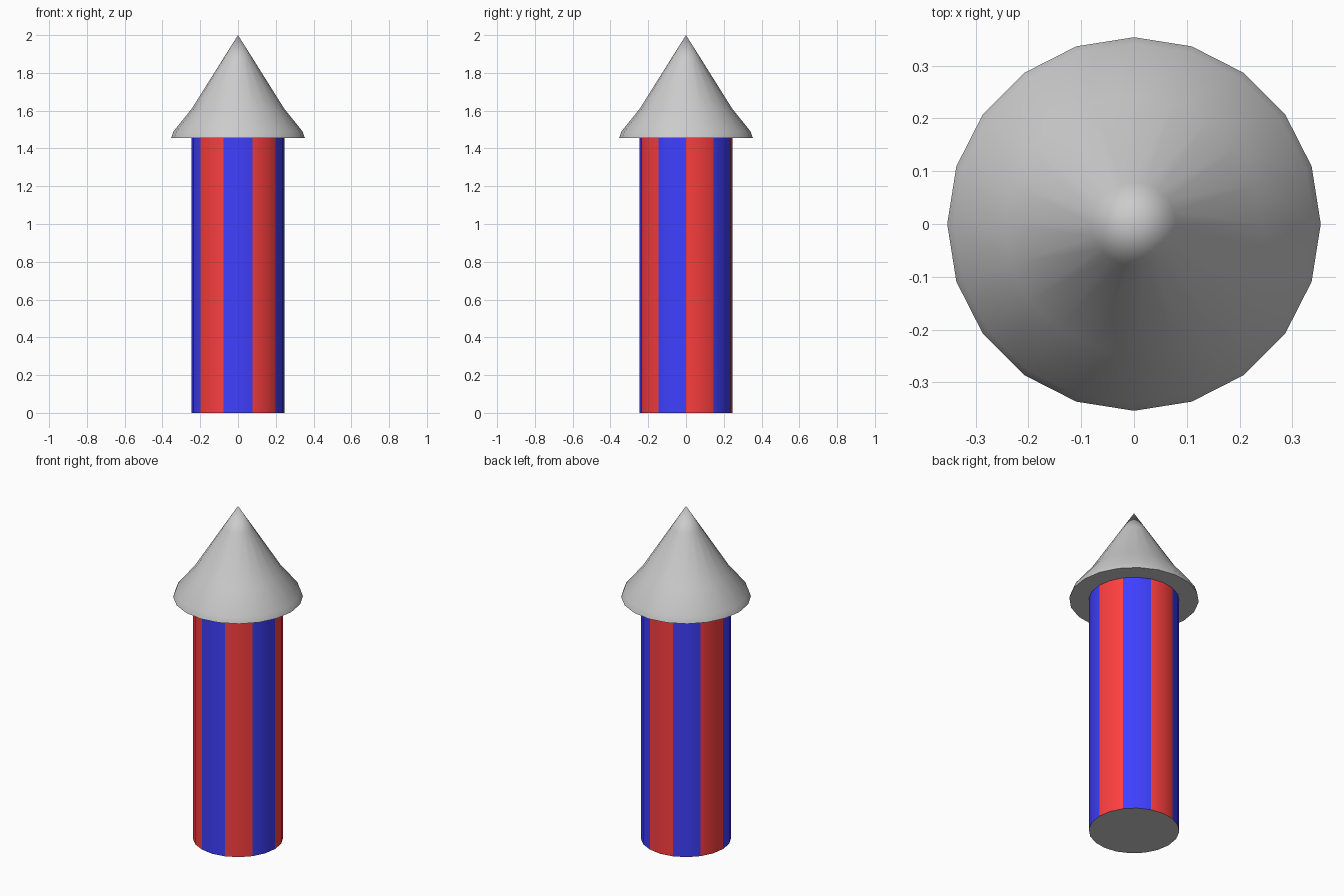
import bpy, bmesh
from math import sin, cos, pi, radians

if "Cube" in bpy.data.objects:
    bpy.data.objects.remove(bpy.data.objects["Cube"])

SIDES = 20


def material(name, rgb):
    m = bpy.data.materials.new(name)
    m.diffuse_color = (*rgb, 1)
    m.use_nodes = True
    m.node_tree.nodes["Principled BSDF"].inputs["Base Color"].default_value = m.diffuse_color
    return m


def lathe(name, profile, mats=(), cap=False, tip=None):
    """Turn (radius, z) points, bottom to top, round z with optional end cap and tip."""
    bm = bmesh.new()
    rings = [[bm.verts.new((r * cos(2 * pi * i / SIDES), r * sin(2 * pi * i / SIDES), z))
              for i in range(SIDES)] for r, z in profile]
    if cap:
        bm.faces.new(rings[0][::-1])
    apex = bm.verts.new((0, 0, tip)) if tip else None
    for i in range(SIDES):
        j = (i + 1) % SIDES
        for a, b in zip(rings, rings[1:]):
            f = bm.faces.new((a[i], a[j], b[j], b[i]))
            if mats:
                f.material_index = (i // 2) % len(mats)  # two sides per stripe
        if apex:
            bm.faces.new((rings[-1][i], rings[-1][j], apex))
    mesh = bpy.data.meshes.new(name)
    bm.to_mesh(mesh)
    bm.free()
    for m in mats:
        mesh.materials.append(m)
    ob = bpy.data.objects.new(name, mesh)
    bpy.context.collection.objects.link(ob)
    bpy.ops.object.select_all(action='DESELECT')
    ob.select_set(True)
    bpy.context.view_layer.objects.active = ob
    bpy.ops.object.shade_smooth_by_angle(angle=radians(60))
    return ob


R, NECK = 0.247, 1.455

# Striped tube
lathe("striped_body", [(R, 0), (R, NECK)],
      (material("red", (1, 0.05, 0.05)), material("blue", (0.05, 0.05, 1))))

# Grey underside of the tube
lathe("body_base", [(R, 0)], cap=True)

# Flared nose cone with a flat underside
lathe("nose_cone", [(0.354, NECK), (0.342, 1.49), (0.245, 1.61), (0.08, 1.873)],
      cap=True, tip=2.0)
